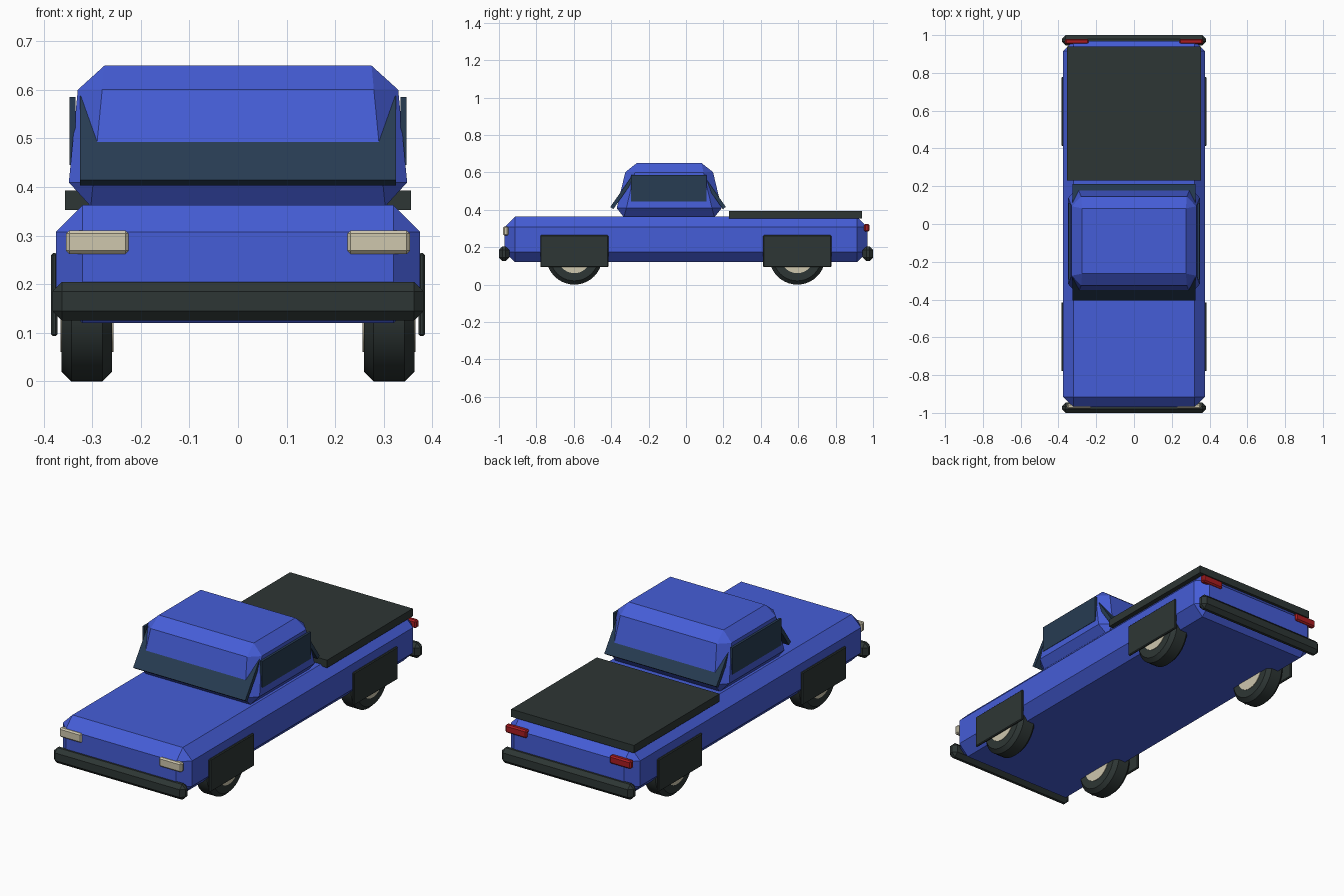
import bpy, bmesh, math
from mathutils import Matrix, Vector

old = bpy.data.objects.get("Cube")
if old:
    bpy.data.objects.remove(old, do_unlink=True)


def material(name, rgb):
    m = bpy.data.materials.new(name)
    m.use_nodes = True
    m.diffuse_color = (*rgb, 1)
    m.node_tree.nodes["Principled BSDF"].inputs["Base Color"].default_value = (*rgb, 1)
    return m


BLUE = material("body blue", (0.06, 0.11, 0.68))
DARK = material("dark trim", (0.027, 0.037, 0.035))
GLASS = material("window glass", (0.02, 0.045, 0.085))
CREAM = material("cream", (0.62, 0.57, 0.42))
RED = material("tail light red", (0.40, 0.012, 0.015))


def finish(bm, name, mat):
    bmesh.ops.recalc_face_normals(bm, faces=bm.faces)
    mesh = bpy.data.meshes.new(name)
    bm.to_mesh(mesh)
    bm.free()
    mesh.materials.append(mat)
    ob = bpy.data.objects.new(name, mesh)
    bpy.context.collection.objects.link(ob)
    return ob


def box(name, mat, x, y, z, chamfer=0, top_x=None, top_y=None):
    """Box between (low, high) ranges, with optional tapered top and chamfered edges."""
    bm = bmesh.new()
    bmesh.ops.create_cube(bm, size=1)
    for v in bm.verts:
        i, j, k = (int(c > 0) for c in v.co)
        xs = top_x if k and top_x else x
        ys = top_y if k and top_y else y
        v.co = (xs[i], ys[j], z[k])
    if chamfer:
        bmesh.ops.bevel(bm, geom=bm.edges[:], offset=chamfer, segments=1,
                        profile=0.5, affect='EDGES')
    return finish(bm, name, mat)


def slanted_window(name, bottom_y, back):
    """Leaning glass plate; back is +1 when it leans towards the rear."""
    lean = math.radians(35)
    length, thick = 0.21, 0.02
    ob = box(name, GLASS, (-0.325, 0.325), (0, thick), (0, length))
    turn = Matrix.Rotation(-lean, 4, 'X')
    flip = Matrix.Diagonal((1, back, 1, 1))
    ob.data.transform(Matrix.Translation(Vector((0, bottom_y, 0.415))) @ flip @ turn)
    if back < 0:
        ob.data.flip_normals()


def cylinder(name, mat, x, y, z, radius, width, chamfer=0):
    bm = bmesh.new()
    bmesh.ops.create_cone(bm, cap_ends=True, segments=40, radius1=radius,
                          radius2=radius, depth=width)
    if chamfer:
        rims = [e for e in bm.edges if any(len(f.verts) > 4 for f in e.link_faces)]
        bmesh.ops.bevel(bm, geom=rims, offset=chamfer, segments=1,
                        profile=0.5, affect='EDGES')
    bm.transform(Matrix.Translation((x, y, z)) @ Matrix.Rotation(math.pi / 2, 4, 'Y'))
    ob = finish(bm, name, mat)
    bpy.ops.object.select_all(action='DESELECT')
    bpy.context.view_layer.objects.active = ob
    ob.select_set(True)
    bpy.ops.object.shade_smooth_by_angle(angle=math.radians(30))


# Body, cab and bed cover
box("body", BLUE, (-0.375, 0.375), (-0.97, 0.97), (0.12, 0.363), 0.055)
box("cab", BLUE, (-0.353, 0.353), (-0.382, 0.202), (0.36, 0.65), 0.05,
    (-0.325, 0.325), (-0.313, 0.133))
box("bed_cover", DARK, (-0.356, 0.356), (0.23, 0.94), (0.353, 0.393))

# Front and rear glass
slanted_window("windshield", -0.405, 1)
slanted_window("rear_window", 0.213, -1)

# Bumpers
box("front_bumper", DARK, (-0.382, 0.382), (-1, -0.945), (0.125, 0.205), 0.02)
box("rear_bumper", DARK, (-0.382, 0.382), (0.945, 1), (0.125, 0.205), 0.02)


def side_range(s, inner, outer):
    return tuple(sorted((s * inner, s * outer)))


# Parts repeated on both sides
for side, s in (("left", 1), ("right", -1)):
    box(side + "_window", GLASS, side_range(s, 0.335, 0.347), (-0.295, 0.11), (0.445, 0.585))
    box(side + "_headlight", CREAM, side_range(s, 0.225, 0.354), (-0.978, -0.95),
        (0.262, 0.311), 0.007)
    box(side + "_tail_light", RED, side_range(s, 0.24, 0.365), (0.952, 0.98),
        (0.283, 0.325), 0.007)
    for end, y in (("front", -0.597), ("rear", 0.595)):
        name = end + "_" + side
        box(name + "_fender", DARK, side_range(s, 0.372, 0.385),
            (y - 0.182, y + 0.182), (0.093, 0.264), 0.004)
        cylinder(name + "_tire", DARK, s * 0.311, y, 0.15, 0.15, 0.104, 0.02)
        cylinder(name + "_hub", CREAM, s * 0.311, y, 0.15, 0.089, 0.109)
